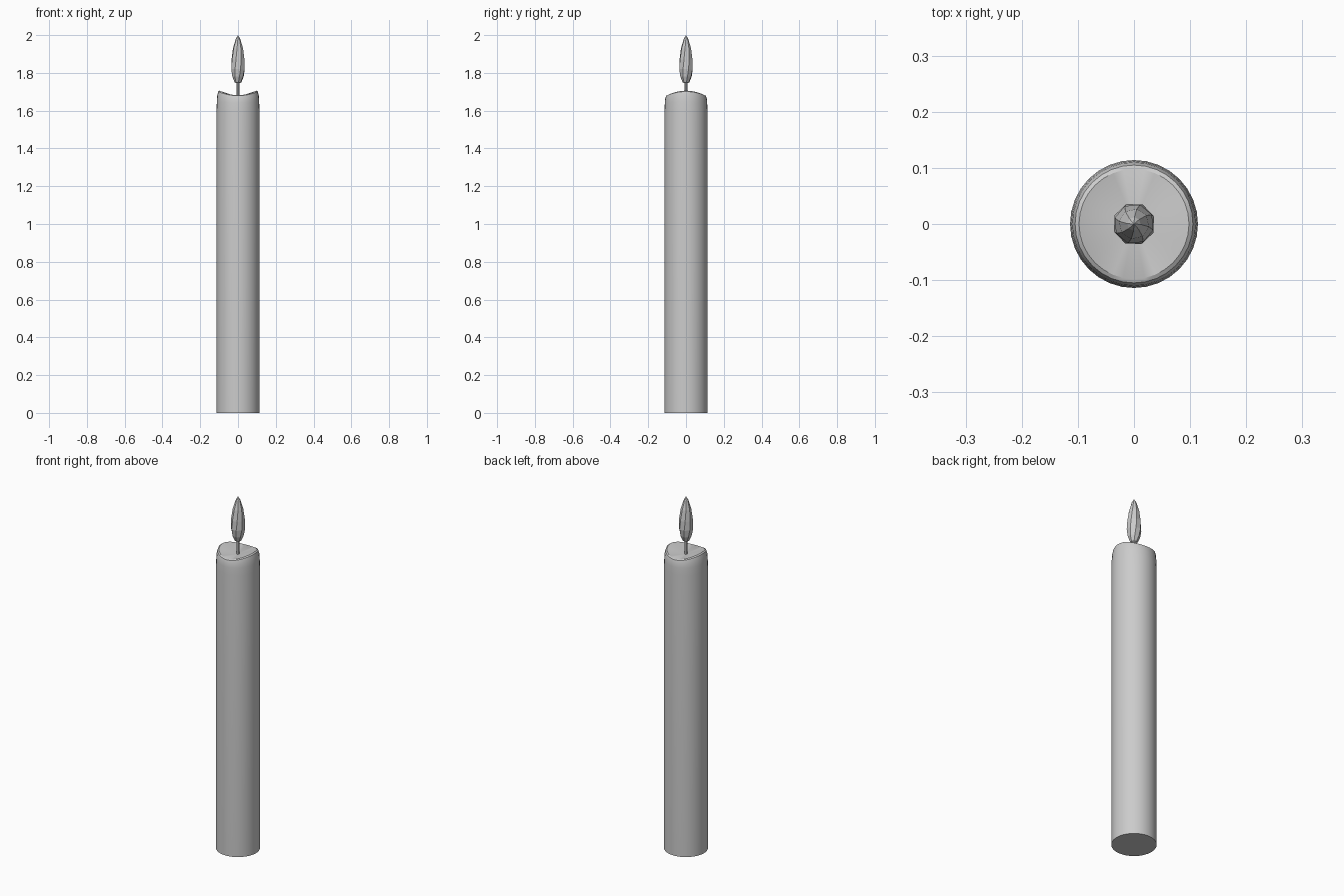
import bpy, bmesh, math

if "Cube" in bpy.data.objects:
    bpy.data.objects.remove(bpy.data.objects["Cube"])


def lathe(name, profile, sides, wave=None, twist=0.0, smooth=True):
    """Revolve (radius, z) points around z; zero radius ends become tips."""
    bm = bmesh.new()
    rings = []
    for i, (r, z) in enumerate(profile):
        if r == 0:
            rings.append([bm.verts.new((0, 0, z))])
            continue
        amp = wave[i] if wave else 0
        ring = []
        for k in range(sides):
            a = 2 * math.pi * k / sides + twist * i
            ring.append(bm.verts.new((r * math.cos(a), r * math.sin(a),
                                      z + amp * math.cos(2 * a))))
        rings.append(ring)
    for lo, hi in zip(rings, rings[1:]):
        for k in range(sides):
            n = (k + 1) % sides
            if len(lo) == 1:
                bm.faces.new((lo[0], hi[n], hi[k]))
            elif len(hi) == 1:
                bm.faces.new((lo[k], lo[n], hi[0]))
            else:
                bm.faces.new((lo[k], lo[n], hi[n], hi[k]))
    for ring, ok in ((rings[0], True), (rings[-1], True)):
        if len(ring) > 1:
            bm.faces.new(ring)
    bmesh.ops.recalc_face_normals(bm, faces=bm.faces)
    me = bpy.data.meshes.new(name)
    bm.to_mesh(me)
    bm.free()
    ob = bpy.data.objects.new(name, me)
    bpy.context.collection.objects.link(ob)
    if smooth:
        bpy.ops.object.select_all(action='DESELECT')
        ob.select_set(True)
        bpy.context.view_layer.objects.active = ob
        bpy.ops.object.shade_smooth_by_angle(angle=math.radians(30))
    return ob


# Wax body with a melted, saddle-shaped rim and a shallow dished top
lathe("wax_body",
      [(0.114, 0), (0.114, 1.60), (0.112, 1.645), (0.110, 1.673),
       (0.105, 1.690), (0.098, 1.694), (0, 1.672)],
      32, wave=[0, 0, 0.003, 0.008, 0.011, 0.012, 0])

# Wick
lathe("wick", [(0.009, 1.665), (0.008, 1.72), (0.007, 1.77)], 8)

# Faceted, slightly twisted flame
lathe("flame",
      [(0, 1.742), (0.018, 1.75), (0.031, 1.78), (0.038, 1.82),
       (0.036, 1.87), (0.027, 1.93), (0.012, 1.98), (0, 2.0)],
      8, twist=0.12, smooth=False)
